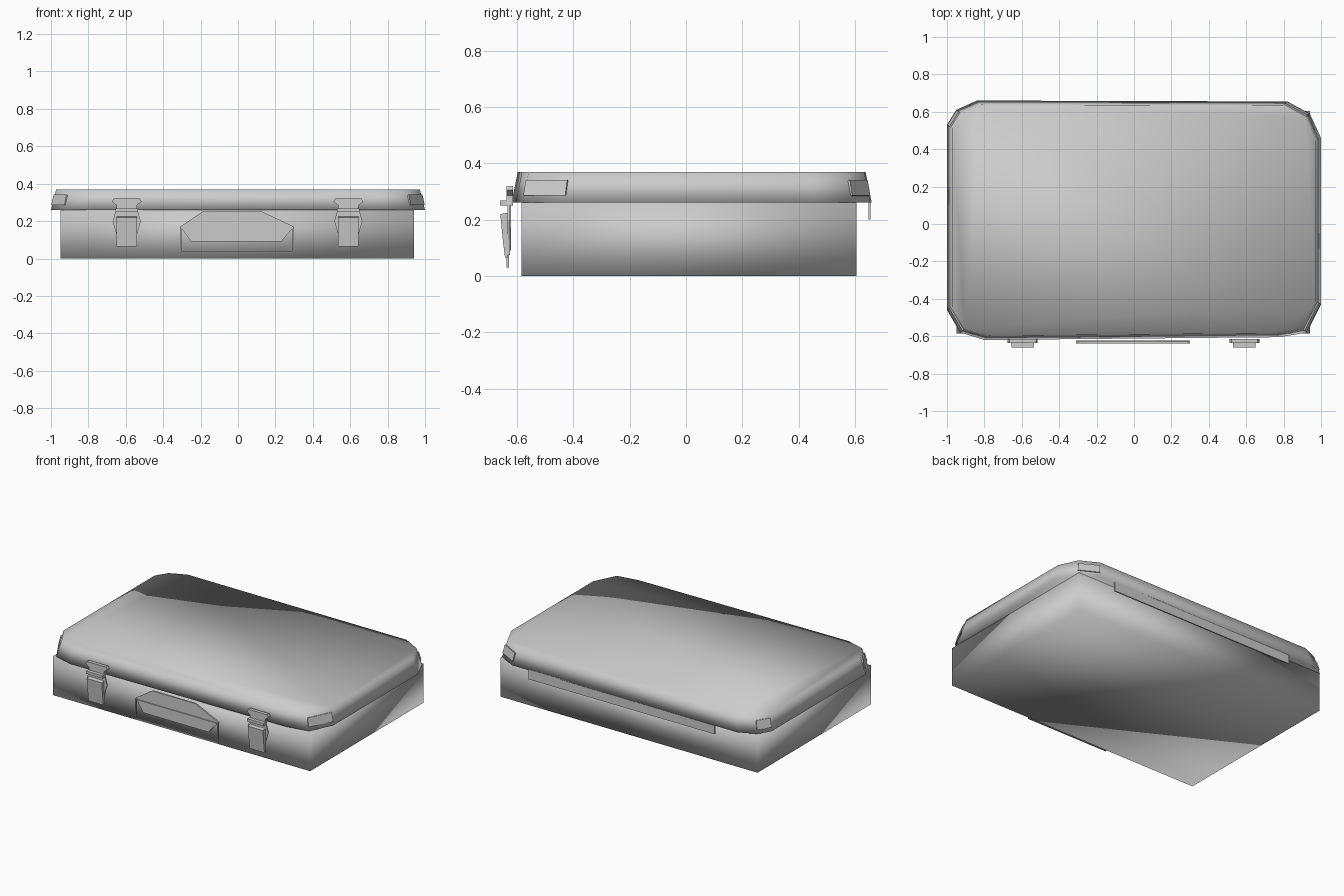
import bpy, bmesh
from mathutils import Vector

cube = bpy.data.objects.get("Cube")
if cube:
    bpy.data.objects.remove(cube, do_unlink=True)

grey = bpy.data.materials.new("plain grey")
grey.use_nodes = True
grey.diffuse_color = (0.6, 0.6, 0.6, 1)
grey.node_tree.nodes["Principled BSDF"].inputs["Base Color"].default_value = (0.6, 0.6, 0.6, 1)


def loft(name, rings, angle=None):
    """Bridge equal-length closed rings and cap both ends."""
    bm = bmesh.new()
    loops = [[bm.verts.new(p) for p in ring] for ring in rings]
    n = len(loops[0])
    for a, b in zip(loops, loops[1:]):
        for i in range(n):
            j = (i + 1) % n
            bm.faces.new((a[i], a[j], b[j], b[i]))
    bm.faces.new(loops[0][::-1])
    bm.faces.new(loops[-1])
    bmesh.ops.recalc_face_normals(bm, faces=bm.faces[:])
    mesh = bpy.data.meshes.new(name)
    bm.to_mesh(mesh)
    bm.free()
    mesh.materials.append(grey)
    ob = bpy.data.objects.new(name, mesh)
    bpy.context.collection.objects.link(ob)
    if angle is not None:
        bpy.ops.object.select_all(action='DESELECT')
        ob.select_set(True)
        bpy.context.view_layer.objects.active = ob
        bpy.ops.object.shade_smooth_by_angle(angle=angle)
    return ob


def plate(name, outline, front, back, cx=0):
    """Flat panel from an x-z outline between two depths."""
    return loft(name, [[(x + cx, y, z) for x, z in outline] for y in (front, back)])


def box(name, x0, x1, y0, y1, z0, z1, angle=None):
    ring = [(x0, y0), (x1, y0), (x1, y1), (x0, y1)]
    return loft(name, [[(x, y, z) for x, y in ring] for z in (z0, z1)], angle)


# Body with softly shaded edges
box("case_body", -0.95, 0.94, -0.585, 0.605, 0, 0.26, 3.14)

# Lid with clipped corners, tapering towards the top
lid_outline = [(-0.80, -0.62), (0.78, -0.605), (0.925, -0.58), (1, -0.43),
               (1, 0.46), (0.94, 0.59), (0.82, 0.655), (-0.84, 0.66),
               (-0.95, 0.61), (-1, 0.53), (-1, -0.46), (-0.93, -0.58)]


def lid_ring(scale_x, scale_y, z):
    return [(x * scale_x, 0.02 + (y - 0.02) * scale_y, z) for x, y in lid_outline]


loft("lid", [lid_ring(1, 1, 0.26), lid_ring(0.972, 0.965, 0.37)], 3.14)

# Thin corner guards lying on the lid's clipped corners
for side, i in (("front_right", 2), ("back_right", 5), ("back_left", 8), ("front_left", 10)):
    lower, upper = lid_ring(0.994, 0.993, 0.285), lid_ring(0.982, 0.978, 0.34)
    j = (i + 1) % len(lid_outline)
    a, b, c, d = (Vector(p) for p in (lower[i], lower[j], upper[j], upper[i]))
    normal = (b - a).cross(d - a).normalized()
    loft("corner_guard_" + side,
         [[p + normal * t for p in (a, b, c, d)] for t in (-0.004, 0.005)])

# Latches
strike = [(-0.07, 0.32), (0.07, 0.32), (0.08, 0.305), (0.055, 0.285),
          (0.055, 0.25), (-0.055, 0.25), (-0.055, 0.285), (-0.08, 0.305)]
keeper = [(-0.055, 0.27), (0.055, 0.27), (0.075, 0.20), (0.055, 0.13),
          (0.055, 0.075), (-0.055, 0.075), (-0.055, 0.13), (-0.075, 0.20)]
lever = [(-0.66, 0.22), (-0.628, 0.225), (-0.632, 0.065), (-0.643, 0.065), (-0.65, 0.12)]
for side, cx in (("right", -0.595), ("left", 0.59)):
    plate("latch_strike_" + side, strike, -0.637, -0.615, cx)
    plate("latch_keeper_" + side, keeper, -0.634, -0.626, cx)
    loft("latch_lever_" + side, [[(cx + x, y, z) for y, z in lever] for x in (-0.055, 0.055)], 0.6)
    box("latch_hook_" + side, cx - 0.06, cx + 0.06, -0.66, -0.634, 0.25, 0.268)

# Handle: panel creased across its middle, with a thin wire frame below
panel = [(-0.31, 0.17), (-0.25, 0.09), (0.23, 0.09), (0.30, 0.17), (0.13, 0.25), (-0.19, 0.25)]
plate("handle_panel", panel, -0.632, -0.622)
plate("handle_grip", [(-0.30, 0.165), (-0.25, 0.09), (0.23, 0.09), (0.29, 0.165)], -0.638, -0.63)
box("handle_frame_bottom", -0.31, 0.30, -0.638, -0.628, 0.03, 0.038)
for side, x in (("right", -0.31), ("left", 0.292)):
    box("handle_frame_" + side, x, x + 0.008, -0.638, -0.628, 0.03, 0.17)

# Hinge strip along the back
box("hinge_strip", -0.67, 0.70, 0.648, 0.656, 0.20, 0.265)
